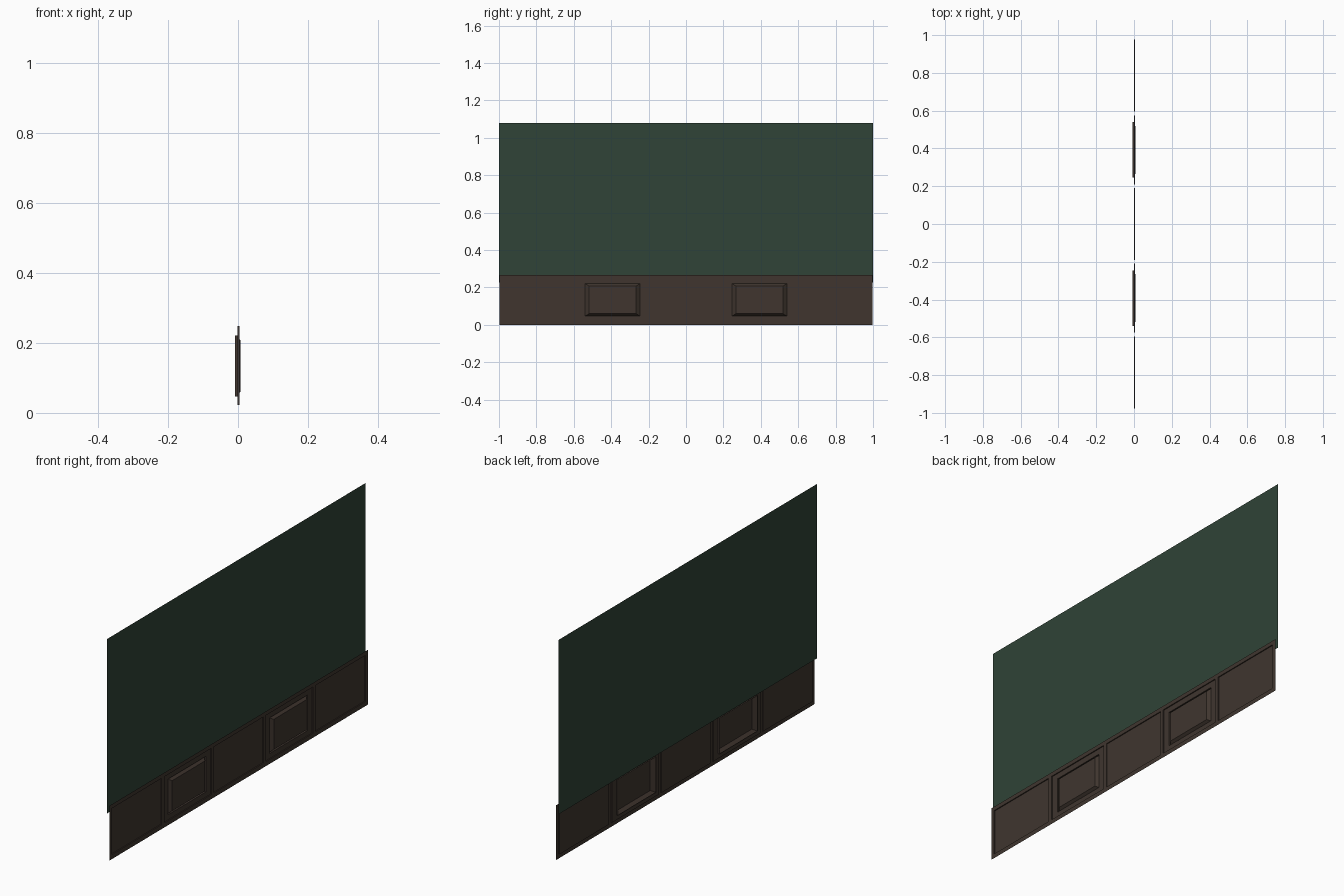
import bpy, bmesh

if "Cube" in bpy.data.objects:
    bpy.data.objects.remove(bpy.data.objects["Cube"])


def material(name, rgb):
    m = bpy.data.materials.new(name)
    m.diffuse_color = (*rgb, 1)
    m.use_nodes = True
    m.node_tree.nodes["Principled BSDF"].inputs["Base Color"].default_value = m.diffuse_color
    return m


green = material("dark green paint", (0.029, 0.057, 0.038))
brown = material("dark brown wood", (0.050, 0.036, 0.028))


def finish(name, bm, mat):
    bmesh.ops.remove_doubles(bm, verts=bm.verts, dist=1e-5)
    me = bpy.data.meshes.new(name)
    bm.to_mesh(me)
    bm.free()
    me.materials.append(mat)
    ob = bpy.data.objects.new(name, me)
    bpy.context.collection.objects.link(ob)
    return ob


def corners(bm, rect, x):
    y0, y1, z0, z1 = rect
    return [bm.verts.new((x, y, z)) for y, z in ((y0, z0), (y1, z0), (y1, z1), (y0, z1))]


def nested_panel(bm, rings):
    """Join successive rectangles (rect, depth) and cap the last; faces look to +x."""
    prev = None
    for rect, x in rings:
        cur = corners(bm, rect, x)
        if prev:
            for i in range(4):
                j = (i + 1) % 4
                bm.faces.new((prev[i], prev[j], cur[j], cur[i]))
        prev = cur
    bm.faces.new(prev)


FRONT, FIELD, GROOVE, RAISED, BACK = 0.004, -0.001, -0.009, 0.007, -0.009

# Upper painted wall, a thin sheet behind the wainscot
bm = bmesh.new()
bm.faces.new(corners(bm, (-1, 1, 0.227, 1.08), BACK))
finish("painted_wall", bm, green)

# Lower wooden wainscot: five framed cells, two with a raised panel
bm = bmesh.new()
cuts = [-0.998, -0.585, -0.2, 0.2, 0.585, 0.998]
for i in range(5):
    a, b = cuts[i], cuts[i + 1]
    ia = a + (0.02 if i == 0 else 0.01)
    ib = b - (0.02 if i == 4 else 0.01)
    field = (ia, ib, 0.022, 0.248)
    rings = [((a, b, 0, 0.268), FRONT), (field, FRONT), (field, FIELD)]
    if i in (1, 3):
        c = (a + b) / 2
        outer = (c - 0.147, c + 0.147, 0.047, 0.221)
        inner = (c - 0.126, c + 0.126, 0.060, 0.208)
        rings += [(outer, FIELD), (outer, GROOVE), (inner, RAISED)]
    nested_panel(bm, rings)
finish("wainscot", bm, brown)
